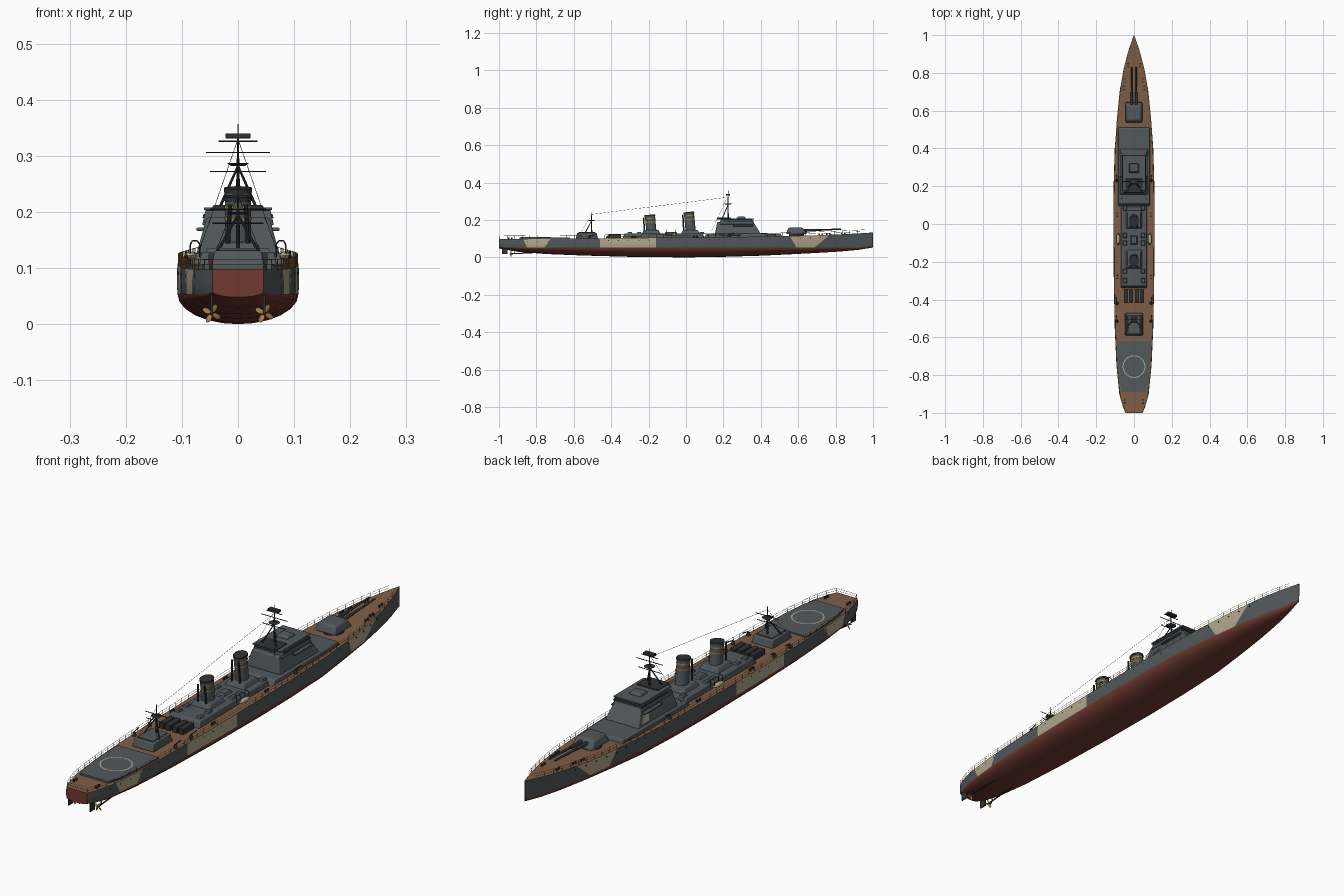
import bpy, bmesh, math
from mathutils import Vector, Matrix

if "Cube" in bpy.data.objects:
    bpy.data.objects.remove(bpy.data.objects["Cube"], do_unlink=True)


def material(name, r, g, b):
    m = bpy.data.materials.new(name)
    m.use_nodes = True
    m.diffuse_color = (r, g, b, 1)
    node = next(n for n in m.node_tree.nodes if n.type == 'BSDF_PRINCIPLED')
    node.inputs["Base Color"].default_value = (r, g, b, 1)
    node.inputs["Roughness"].default_value = 0.7
    return m


GREY = material("naval grey", .085, .098, .105)
DARK = material("dark steel", .028, .032, .035)
RED = material("hull red", .16, .042, .03)
WOOD = material("deck brown", .21, .11, .062)
CREAM = material("camouflage cream", .45, .39, .27)
BRASS = material("brass", .40, .22, .055)


def finish(name, bm, *mats, bevel=0, smooth=True):
    bmesh.ops.recalc_face_normals(bm, faces=bm.faces)
    mesh = bpy.data.meshes.new(name)
    bm.to_mesh(mesh)
    bm.free()
    ob = bpy.data.objects.new(name, mesh)
    bpy.context.collection.objects.link(ob)
    for m in mats:
        mesh.materials.append(m)
    if bevel:
        mod = ob.modifiers.new("bevel", 'BEVEL')
        mod.width, mod.segments = bevel, 2
    if smooth:
        bpy.ops.object.select_all(action='DESELECT')
        ob.select_set(True)
        bpy.context.view_layer.objects.active = ob
        bpy.ops.object.shade_smooth_by_angle(angle=math.radians(35))
    return ob


def block(bm, x, y0, y1, half, z0, z1, front=0, back=0, side=0):
    """Box centred on x whose top is drawn in at the bow end, stern end and sides."""
    for v in bmesh.ops.create_cube(bm, size=2)["verts"]:
        top = v.co.z > 0
        y = y1 - front * top if v.co.y > 0 else y0 + back * top
        v.co = (x + v.co.x * (half - side * top), y, z1 if top else z0)


def tube(bm, a, b, r, r2=None, sides=6, squash=1):
    a, b = Vector(a), Vector(b)
    d = b - a
    turn = Vector((0, 0, 1)).rotation_difference(d).to_matrix().to_4x4()
    mat = Matrix.Translation((a + b) / 2) @ turn @ Matrix.Diagonal((squash, 1, 1, 1))
    bmesh.ops.create_cone(bm, cap_ends=True, segments=sides, radius1=r,
                          radius2=r if r2 is None else r2, depth=d.length, matrix=mat)


def solid(name, mat, *args, bevel=0, **kw):
    bm = bmesh.new()
    block(bm, *args, **kw)
    return finish(name, bm, mat, bevel=bevel)


# Hull stations: y, half beam, deck height, keel height
STATIONS = [(-1, .045, .097, .048), (-.97, .058, .097, .042), (-.9, .077, .098, .030),
            (-.75, .092, .099, .018), (-.55, .101, .101, .010), (-.3, .106, .104, .003),
            (0, .108, .107, 0), (.2, .107, .109, .003), (.4, .101, .111, .009),
            (.55, .091, .114, .016), (.7, .076, .118, .024), (.82, .055, .123, .031),
            (.92, .029, .128, .040), (1, .001, .133, .053)]


def hull_at(y):
    for p, q in zip(STATIONS, STATIONS[1:]):
        if y <= q[0]:
            t = (y - p[0]) / (q[0] - p[0])
            return [u + (v - u) * t for u, v in zip(p, q)][1:]
    return STATIONS[-1][1:]


def section(y):
    b, deck, keel = hull_at(y)
    chine = max(.054, keel + .01)
    low = b * (1 - .3 * max(0, (y - .4) / .6))
    pts = [(low * math.sin(a * math.pi / 12), chine - (chine - keel) * math.cos(a * math.pi / 12))
           for a in range(7)]
    return pts + [((low + b) / 2 * 1.01, (chine + deck) / 2), (b, deck)]


# Hull with red bottom, grey sides and wooden deck
bm = bmesh.new()
rings = []
for s in STATIONS:
    pts = section(s[0])
    loop = [(-x, z) for x, z in reversed(pts)] + pts[1:]
    rings.append([bm.verts.new((x, s[0], z)) for x, z in loop])
for r, q in zip(rings, rings[1:]):
    n = len(r)
    for i in range(n):
        j = (i + 1) % n
        f = bm.faces.new((r[i], r[j], q[j], q[i]))
        f.material_index = 2 if j == 0 else (0 if i < 2 or i > n - 4 else 1)
bm.faces.new(rings[0]).material_index = 1
bm.faces.new(rings[-1])

# Camouflage patches: side faces cut along slanted lines (y at top, y at waterline)
PATCHES = [((-.875, -.85), (-.72, -.755)), ((-.46, -.46), (-.16, -.16)), ((.56, .59), (.75, .69))]
for edge in [e for p in PATCHES for e in p]:
    faces = [f for f in bm.faces if f.material_index == 0]
    geom = faces + list({e for f in faces for e in f.edges}) + list({v for f in faces for v in f.verts})
    bmesh.ops.bisect_plane(bm, geom=geom, dist=1e-6, plane_co=(0, edge[0], .105),
                           plane_no=(0, .05, edge[1] - edge[0]))
for f in bm.faces:
    c = f.calc_center_median()
    t = (.105 - c.z) / .05
    inside = any(a[0] + (a[1] - a[0]) * t < c.y < b[0] + (b[1] - b[0]) * t for a, b in PATCHES)
    if f.material_index == 0 and inside:
        f.material_index = 3
finish("hull", bm, GREY, RED, WOOD, CREAM)

# Helicopter deck with painted ring
bm = bmesh.new()
outline = []
for y in (-.89, -.84, -.75, -.62):
    b, deck, _ = hull_at(y)
    outline.append((b - (.016 if y < -.88 else .007), y))
outline = [(x, y) for x, y in outline] + [(-x, y) for x, y in reversed(outline)]
face = bm.faces.new([bm.verts.new((x, y, .096)) for x, y in outline])
for v in bmesh.ops.extrude_face_region(bm, geom=[face])["geom"]:
    if isinstance(v, bmesh.types.BMVert):
        v.co.z = .105
finish("helicopter_deck", bm, GREY, smooth=False)
bm = bmesh.new()
ring = [[bm.verts.new((r * math.cos(a * math.pi / 24), r * math.sin(a * math.pi / 24) - .755, .1058))
         for a in range(48)] for r in (.055, .06)]
for i in range(48):
    j = (i + 1) % 48
    bm.faces.new((ring[0][i], ring[1][i], ring[1][j], ring[0][j]))
finish("landing_ring", bm, CREAM, smooth=False)

# Deckhouses and bridge
solid("forward_deckhouse", GREY, 0, .09, .515, .086, .10, .127, front=.008, back=.02, side=.004, bevel=.004)
solid("bridge_tower", GREY, 0, .155, .40, .074, .125, .19, front=.04, back=.012, side=.018, bevel=.004)
solid("bridge_wings", GREY, 0, .25, .36, .074, .166, .172, bevel=.002)
solid("bridge_house", GREY, 0, .18, .362, .064, .176, .203, front=.008, back=.005, side=.006, bevel=.003)
solid("bridge_windows", DARK, 0, .20, .3625, .0635, .189, .196, front=.002, side=.002)
solid("bridge_roof", GREY, 0, .175, .365, .061, .203, .208, bevel=.002)
solid("rangefinder", GREY, 0, .27, .32, .026, .208, .218, front=.008, back=.008, side=.005, bevel=.002)
solid("mast_house", DARK, 0, .165, .24, .045, .203, .212, bevel=.002)
bm = bmesh.new()
patch = [(.33, .135), (.375, .135), (.355, .162), (.325, .162)]
bm.faces.new([bm.verts.new((-.0745 + (z - .125) * 18 / 65 - .0005, y, z)) for y, z in patch])
finish("bridge_camouflage_patch", bm, CREAM, smooth=False)
solid("midship_deckhouse", GREY, 0, -.34, .10, .070, .10, .129, front=.01, back=.012, side=.005, bevel=.004)
solid("aft_deckhouse", GREY, 0, -.59, -.47, .047, .10, .131, front=.008, back=.008, side=.005, bevel=.003)
solid("aft_deckhouse_roof", GREY, 0, -.575, -.485, .034, .131, .136, bevel=.002)

# Funnels with brass bands and dark caps
for name, y, top in (("forward", .025, .243), ("aft", -.185, .228)):
    solid(name + "_funnel_base", GREY, 0, y - .052, y + .05, .044, .125, .146, front=.012, back=.012,
          side=.01, bevel=.004)
    at = lambda z: (0, y - (z - .14) * .1, z)
    for part, mat, r, z0, z1 in (("funnel", GREY, .027, .14, top - .006), ("cap", DARK, .029, top - .008, top),
                                 ("lower_band", BRASS, .0278, top - .042, top - .037),
                                 ("upper_band", BRASS, .0278, top - .022, top - .017)):
        bm = bmesh.new()
        tube(bm, at(z0), at(z1), r, sides=32, squash=.86)
        finish(name + "_" + part, bm, mat)
    bm = bmesh.new()
    for s in (-1, 1):
        tube(bm, (s * .018, y - .037, .14), (s * .014, y - .042, top - .015), .004, sides=10)
    finish(name + "_steam_pipes", bm, DARK)

# Main gun turret
bm = bmesh.new()
tube(bm, (0, .59, .11), (0, .59, .128), .04, sides=32)
finish("turret_ring", bm, DARK)
solid("gun_turret", GREY, 0, .535, .648, .047, .124, .159, front=.022, back=.012, side=.011, bevel=.008)
bm = bmesh.new()
for s in (-1, 1):
    tube(bm, (s * .012, .62, .143), (s * .012, .70, .146), .0075, .006, 12)
    tube(bm, (s * .012, .70, .146), (s * .012, .83, .151), .0048, .0036, 12)
finish("gun_barrels", bm, DARK)

# Launcher boxes, hatches and skylights
bm = bmesh.new()
for s in (-1, 1):
    for x in (.016, .042):
        block(bm, s * x, -.415, -.347, .011, .103, .126)
finish("launcher_boxes", bm, DARK, bevel=.002)
bm = bmesh.new()
for s in (-1, 1):
    for y in (-.3, -.25, -.1, -.06, .085):
        block(bm, s * .047, y - .014, y + .014, .011, .127, .135, .004, .004, .003)
block(bm, 0, -.11, -.06, .02, .127, .137, .006, .006, .006)
finish("deckhouse_hatches", bm, GREY)

# Masts with tripod legs, yards, lookout and radar
for name, y, foot, apex, tip, yards in (
        ("foremast", .225, .20, .282, .357, ((.272, .05), (.306, .057), (.326, .035))),
        ("aft_mast", -.505, .13, .195, .243, ((.18, .045), (.205, .05)))):
    bm = bmesh.new()
    tube(bm, (0, y, foot), (0, y, apex), .004, .003, 10)
    tube(bm, (0, y, apex), (0, y, tip), .0025, .001, 8)
    for s in (-1, 1):
        tube(bm, (s * .036, y - .035, foot), (0, y, apex), .0028, .002, 8)
    for z, half in yards:
        tube(bm, (-half, y, z), (half, y, z), .0014)
    tube(bm, (0, y, apex), (0, y, apex + .005), .012, .02, 16)
    finish(name, bm, DARK)
solid("radar_antenna", DARK, 0, .215, .235, .022, .331, .340, bevel=.001)

# Rigging
bm = bmesh.new()
tube(bm, (0, .225, .322), (0, -.505, .23), .0006, sides=4)
for s in (-1, 1):
    tube(bm, (0, .225, .33), (s * .07, .13, .128), .0005, sides=4)
    tube(bm, (0, -.505, .23), (s * .05, -.58, .102), .0005, sides=4)
finish("rigging", bm, DARK)

# Railings
bm = bmesh.new()
path = [Vector((hull_at(y)[0] - .002, y, hull_at(y)[1])) for y in [-.995 + i * .0398 for i in range(50)]]
for s in (-1, 1):
    side = [Vector((p.x * s, p.y, p.z)) for p in path]
    for p, q in zip(side, side[1:]):
        tube(bm, p, p + Vector((0, 0, .018)), .0009, sides=4)
        for h in (.009, .018):
            tube(bm, p + Vector((0, 0, h)), q + Vector((0, 0, h)), .0006, sides=4)
for h in (.009, .018):
    tube(bm, (-path[0].x, path[0].y, path[0].z + h), (path[0].x, path[0].y, path[0].z + h), .0006, sides=4)
finish("railings", bm, BRASS, smooth=False)

# Lifeboats and davits
boats, davits, guns, bitts, ports = (bmesh.new() for _ in range(5))
for s in (-1, 1):
    bmesh.ops.create_uvsphere(boats, u_segments=16, v_segments=8, radius=1, matrix=Matrix.Translation(
        (s * .084, -.08, .122)) @ Matrix.Diagonal((.01, .032, .008, 1)))
    for y in (-.105, -.055):
        bend = [(.068, .12), (.068, .142), (.073, .149), (.081, .149), (.085, .142), (.085, .126)]
        for a, b in zip(bend, bend[1:]):
            tube(davits, (s * a[0], y, a[1]), (s * b[0], y, b[1]), .0015)
    # Light guns at the deck edge
    for y in (-.515, -.42, .23):
        z = hull_at(y)[1]
        tube(guns, (s * .09, y, z), (s * .09, y, z + .013), .008, .005, 12)
        tube(guns, (s * .09, y, z + .015), (s * .093, y + .03, z + .02), .002)
    # Mooring bitts and winches
    for y in (-.94, .72, .76, .84, .05, -.28):
        b, z, _ = hull_at(y)
        for dy in (-.008, .008):
            tube(bitts, (s * (b - .018), y + dy, z), (s * (b - .018), y + dy, z + .009), .004, sides=10)
    # Portholes along the sides
    for i in range(32):
        y = -.9 + i * .054
        b, z, _ = hull_at(y)
        tube(ports, (s * (b - .004), y, z - .013), (s * (b + .0008), y, z - .013), .0028, sides=10)
finish("lifeboats", boats, CREAM)
finish("davits", davits, DARK)
finish("light_guns", guns, DARK)
finish("mooring_bitts", bitts, DARK)
finish("portholes", ports, DARK)

# Propellers, shafts and rudders
props, gear = bmesh.new(), bmesh.new()
for s in (-1, 1):
    x, y, z = s * .047, -.935, .019
    tube(gear, (x, y, z), (s * .04, -.76, .028), .0028, sides=8)
    tube(gear, (x, y + .02, z), (x, y + .02, .05), .002)
    block(gear, x, -.985, -.955, .002, .018, .06)
    tube(props, (x, y - .01, z), (x, y + .008, z), .002, .004, 10)
    for k in range(4):
        spin = Matrix.Rotation(k * math.pi / 2 + .5, 4, 'Y')
        blade = Matrix.Translation((x, y, z)) @ spin @ Matrix.Translation((0, 0, .010)) \
            @ Matrix.Rotation(.5, 4, 'Z') @ Matrix.Diagonal((.0055, .0012, .008, 1))
        bmesh.ops.create_uvsphere(props, u_segments=10, v_segments=6, radius=1, matrix=blade)
finish("propellers", props, BRASS)
finish("shafts_and_rudders", gear, DARK)
